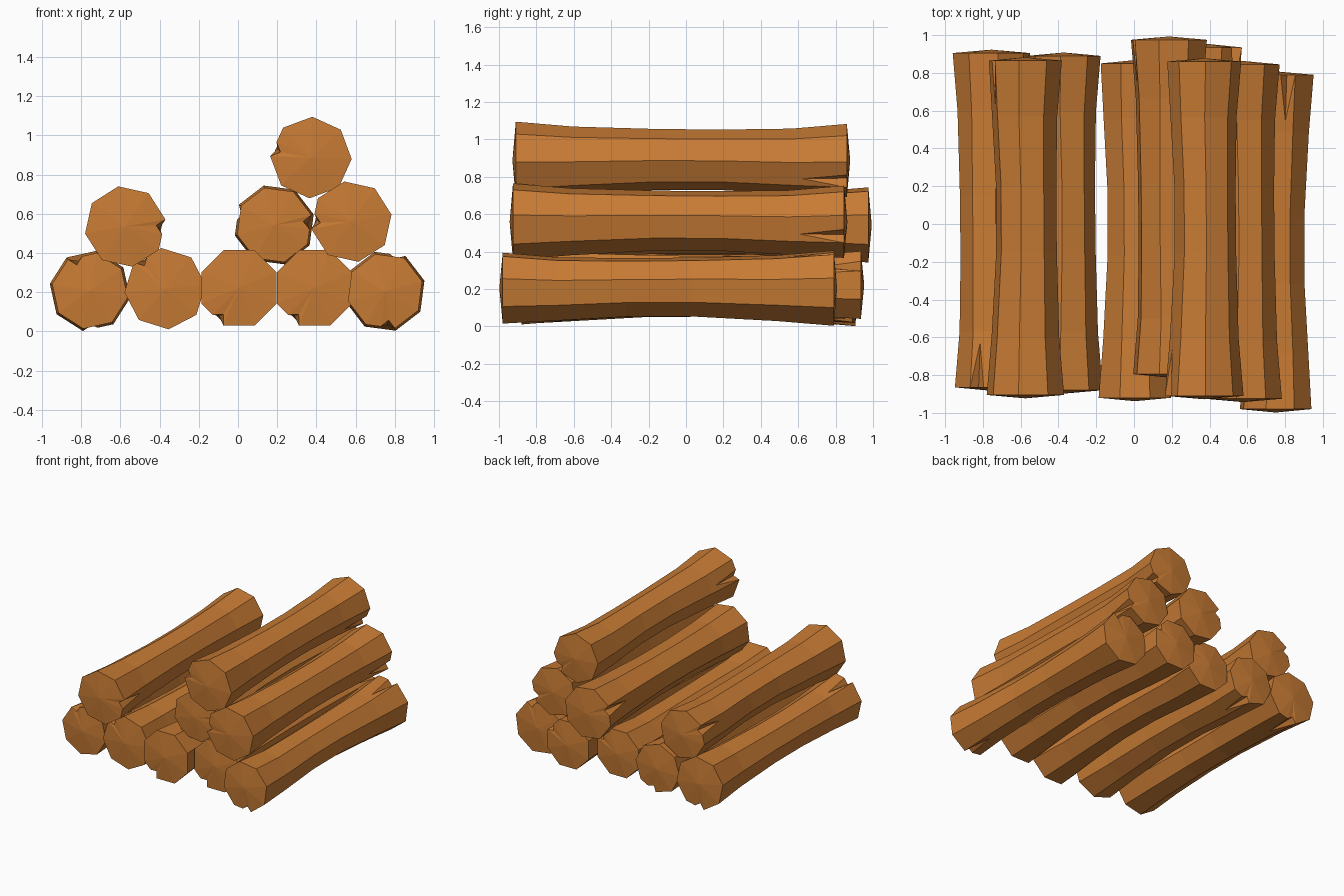
import bpy, bmesh
from math import radians, sin, cos, pi
from mathutils import Vector

if "Cube" in bpy.data.objects:
    bpy.data.objects.remove(bpy.data.objects["Cube"])

wood = bpy.data.materials.new("wood")
wood.diffuse_color = (0.58, 0.2, 0.035, 1)
wood.use_nodes = True
wood.node_tree.nodes["Principled BSDF"].inputs["Base Color"].default_value = wood.diffuse_color

SIDES = 8
# stations along a log: y, radius, sideways drift
RINGS = [(-0.885, 0.208, 0.0), (-0.58, 0.182, 0.0), (-0.13, 0.163, 0.006),
         (0.22, 0.162, 0.004), (0.59, 0.175, -0.004), (0.885, 0.196, 0.0)]


def log_mesh(name, a):
    """Octagonal log, waisted in the middle, a split notch at each end."""
    bm = bmesh.new()

    def point(deg, r, y, drift=0.0):
        t = radians(deg)
        return bm.verts.new((r * cos(t) + drift, y, r * sin(t) + drift))

    rings = [[point(a + 45 * k, r, y, d) for k in range(SIDES)] for y, r, d in RINGS]
    # notch: end ring, neighbour ring, first corner, turning direction
    notches = {0: (0, 1, 0, -1), 4: (5, 4, 3, 1)}
    caps = {0: list(rings[0]), 5: list(rings[5])}

    for i in range(5):
        cut = notches.get(i)
        for k in range(SIDES):
            n = (k + 1) % SIDES
            if cut:
                e, f, c, s = cut
                c2 = (c + s) % SIDES
                if {k, n} == {c, c2}:
                    y, r, _ = RINGS[e]
                    base = a + 45 * c
                    inner = point(base + s * 8, r * 0.76, y)
                    rim = point(base + s * 22, r * 0.924, y)
                    va, vb = rings[e][c], rings[e][c2]
                    wa, wb = rings[f][c], rings[f][c2]
                    # the split runs out to a tip just before the next ring
                    tip = bm.verts.new(va.co * 0.15 + wa.co * 0.55 + vb.co * 0.05 + wb.co * 0.25)
                    for face in ((va, inner, tip), (inner, rim, tip), (rim, vb, wb, tip),
                                 (va, tip, wa), (tip, wb, wa)):
                        bm.faces.new(face)
                    between = [inner, rim] if s > 0 else [rim, inner]
                    at = caps[e].index(rings[e][k]) + 1
                    caps[e][at:at] = between
                    continue
            bm.faces.new((rings[i][k], rings[i][n], rings[i + 1][n], rings[i + 1][k]))

    # shallow domed end caps
    for e, y in ((0, -0.903), (5, 0.903)):
        mid = bm.verts.new((0, y, 0))
        loop = caps[e]
        for j in range(len(loop)):
            bm.faces.new((loop[j], loop[(j + 1) % len(loop)], mid))

    bmesh.ops.recalc_face_normals(bm, faces=bm.faces[:])
    me = bpy.data.meshes.new(name)
    bm.to_mesh(me)
    bm.free()
    me.materials.append(wood)
    return me


# name, x, y, z, notch corner angle, turned end for end
LOGS = [
    ("bottom_log_1", -0.755, 0.02, 0.207, -80, True),
    ("bottom_log_2", -0.372, 0.005, 0.218, 140, False),
    ("bottom_log_3", 0.005, -0.035, 0.222, -112.5, False),
    ("bottom_log_4", 0.39, 0.05, 0.222, -112.5, False),
    ("bottom_log_5", 0.75, -0.095, 0.205, 120, True),
    ("middle_log_1", -0.575, -0.02, 0.535, 10, False),
    ("middle_log_2", 0.185, 0.09, 0.543, 30, True),
    ("middle_log_3", 0.578, -0.04, 0.56, 190, False),
    ("top_log", 0.372, -0.025, 0.887, 178, False),
]
for name, x, y, z, a, turned in LOGS:
    ob = bpy.data.objects.new(name, log_mesh(name, a))
    ob.location = (x, y, z)
    ob.rotation_euler.z = pi if turned else 0
    bpy.context.collection.objects.link(ob)
